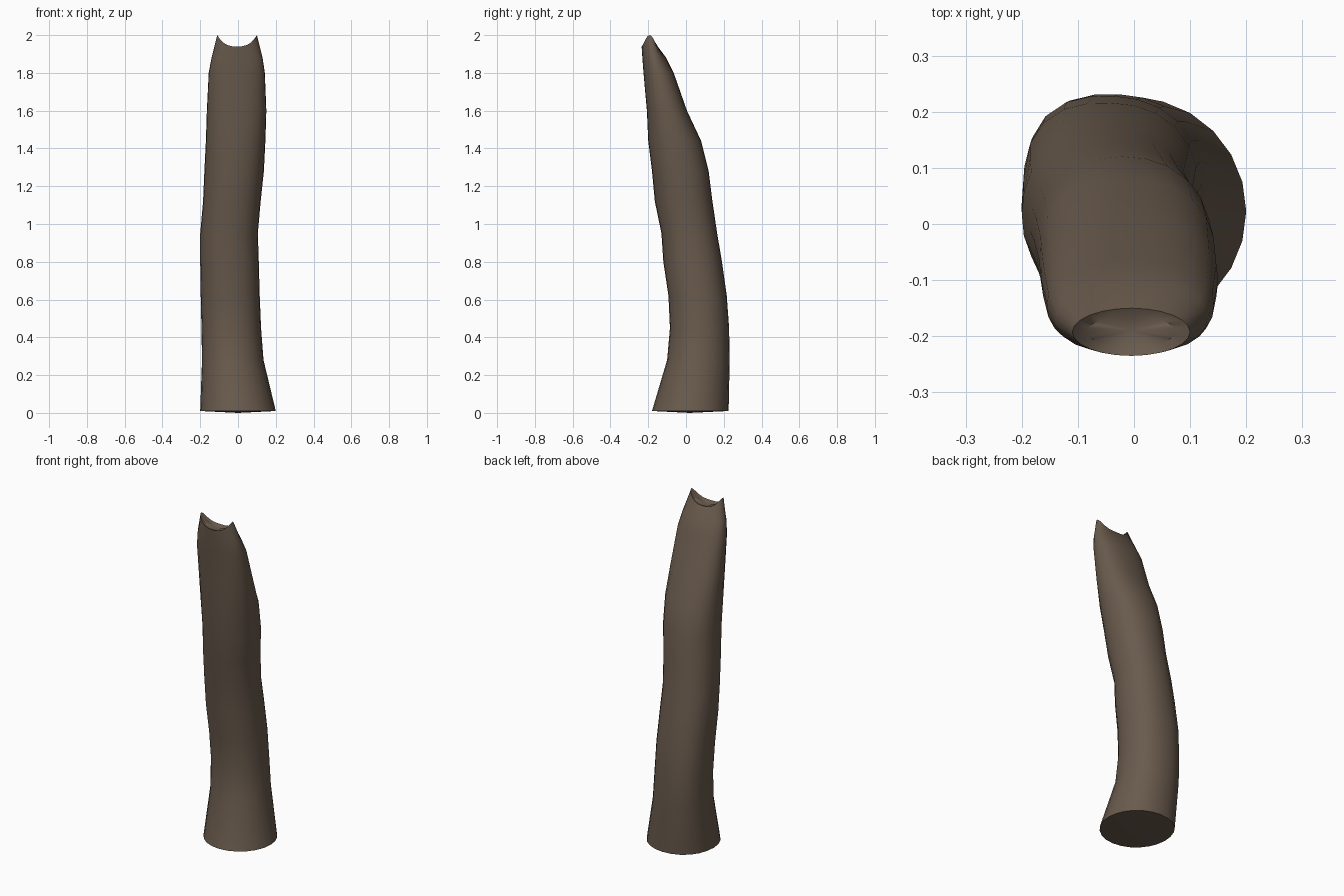
import bpy, bmesh, math

if "Cube" in bpy.data.objects:
    bpy.data.objects.remove(bpy.data.objects["Cube"])

N = 24  # points around each cross-section

# Cross-sections: z, x min, x max, y min, y max, squareness, back-left swelling
RINGS = [
    (0.01, -0.20, 0.20, -0.18, 0.225, 2.0, 0.03),
    (0.28, -0.19, 0.135, -0.10, 0.23, 2.1, 0.08),
    (0.45, -0.193, 0.122, -0.085, 0.227, 2.1, 0.08),
    (0.62, -0.197, 0.115, -0.093, 0.215, 2.2, 0.06),
    (0.80, -0.20, 0.11, -0.12, 0.19, 2.2, 0.03),
    (0.95, -0.20, 0.105, -0.13, 0.165, 2.2, 0.0),
    (1.12, -0.185, 0.12, -0.165, 0.14, 2.2, 0.0),
    (1.28, -0.178, 0.137, -0.18, 0.12, 2.2, 0.0),
    (1.44, -0.17, 0.145, -0.20, 0.08, 2.3, 0.0),
    (1.60, -0.165, 0.15, -0.207, 0.005, 2.3, 0.0),
    (1.80, -0.155, 0.142, -0.225, -0.065, 2.4, 0.0),
    (1.88, -0.14, 0.13, -0.231, -0.105, 2.3, 0.0),
]


def section(bm, z, x0, x1, y0, y1, power, swell, lift=0.0):
    """One closed loop of vertices; lift raises the left and right tips."""
    cx, cy, rx, ry = (x0 + x1) / 2, (y0 + y1) / 2, (x1 - x0) / 2, (y1 - y0) / 2
    loop = []
    for i in range(N):
        a = 2 * math.pi * i / N
        c, s = math.cos(a), math.sin(a)
        r = (abs(c) ** power + abs(s) ** power) ** (-1 / power)
        r *= 1 + swell * max(0, math.cos(a - math.radians(132))) ** 8
        loop.append(bm.verts.new((cx + rx * r * c, cy + ry * r * s,
                                  z + lift * abs(c) ** 3)))
    return loop


bm = bmesh.new()
loops = [section(bm, *r) for r in RINGS]
# Broken top: rim with two raised tips, then a shallow hollow inside it
loops.append(section(bm, 1.94, -0.11, 0.10, -0.235, -0.15, 2.0, 0, 0.06))
loops.append(section(bm, 1.932, -0.085, 0.075, -0.218, -0.165, 2.0, 0, 0.028))
for low, high in zip(loops, loops[1:]):
    for i in range(N):
        j = (i + 1) % N
        bm.faces.new((low[i], low[j], high[j], high[i]))


def cap(loop, co, flip):
    centre = bm.verts.new(co)
    for i in range(N):
        pair = (loop[i], loop[(i + 1) % N])
        bm.faces.new((*(pair[::-1] if flip else pair), centre))


cap(loops[-1], (-0.005, -0.19, 1.926), False)
cap(loops[0], (0.0, 0.02, 0.0), True)

mesh = bpy.data.meshes.new("trunk")
bm.to_mesh(mesh)
bm.free()
trunk = bpy.data.objects.new("trunk", mesh)
bpy.context.collection.objects.link(trunk)

# Brown bark
bark = bpy.data.materials.new("bark")
bark.diffuse_color = (0.14, 0.102, 0.073, 1)
bark.use_nodes = True
bark.node_tree.nodes["Principled BSDF"].inputs["Base Color"].default_value = bark.diffuse_color
mesh.materials.append(bark)

bpy.context.view_layer.objects.active = trunk
trunk.select_set(True)
bpy.ops.object.shade_smooth_by_angle(angle=math.radians(40))
